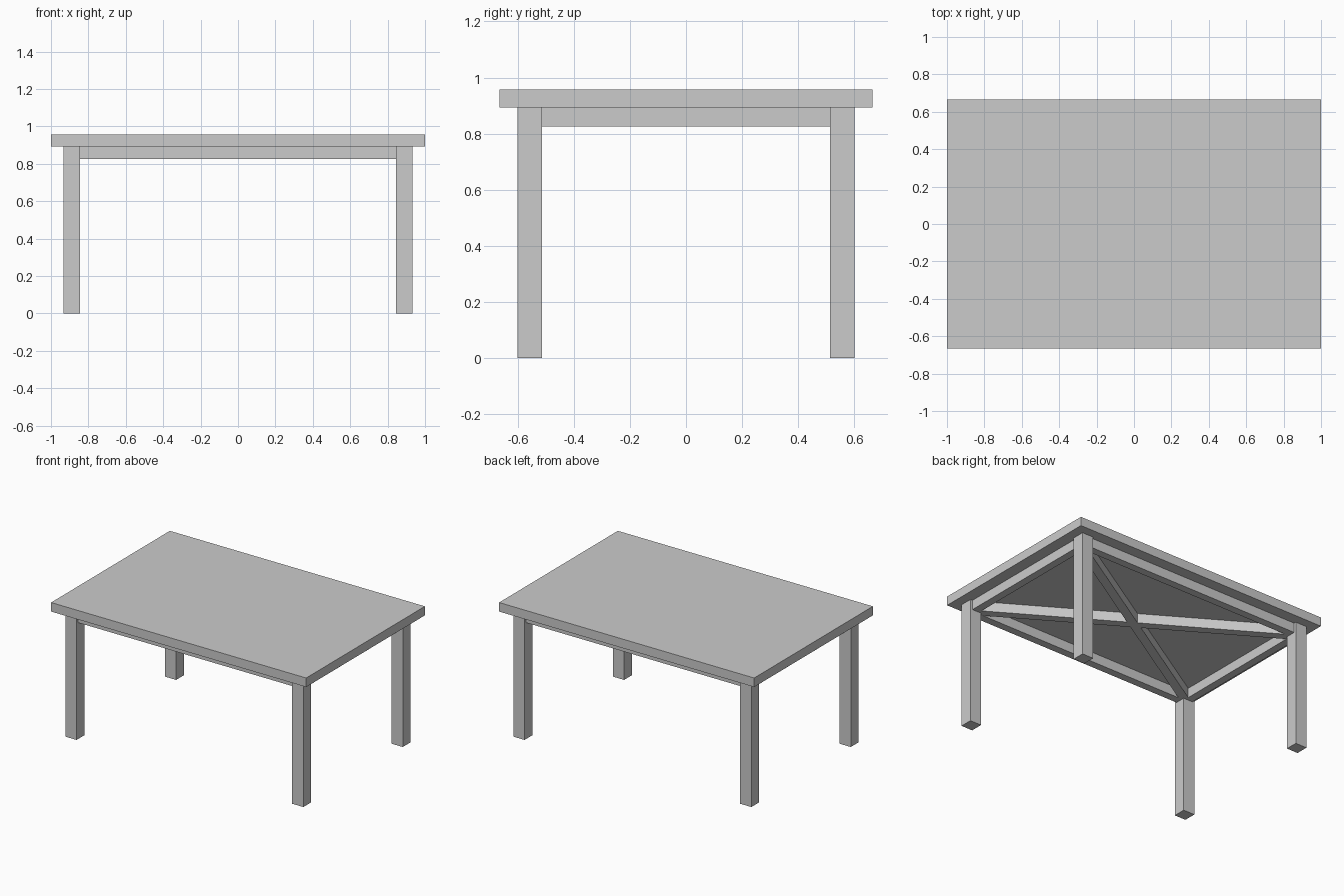
import bpy
import math

if "Cube" in bpy.data.objects:
    bpy.data.objects.remove(bpy.data.objects["Cube"])

TOP_Z, UNDER_Z, APRON_Z = 0.957, 0.893, 0.825
LEG = 0.088                  # leg section
LX, LY = 0.889, 0.557        # leg centres
RAIL = 0.055                 # apron thickness


def box(name, center, size, angle=0.0):
    bpy.ops.mesh.primitive_cube_add(size=1, location=center, rotation=(0, 0, angle))
    ob = bpy.context.object
    ob.name = name
    ob.scale = size
    bpy.ops.object.transform_apply(location=False, rotation=False, scale=True)
    return ob


# Table top
box("table_top", (0, 0, (TOP_Z + UNDER_Z) / 2), (2.0, 1.33, TOP_Z - UNDER_Z))

# Four square legs
for sx, side in ((-1, "left"), (1, "right")):
    for sy, end in ((-1, "front"), (1, "back")):
        box(f"{end}_{side}_leg", (sx * LX, sy * LY, UNDER_Z / 2), (LEG, LEG, UNDER_Z))

# Aprons between the legs
rail_z, rail_h = (UNDER_Z + APRON_Z) / 2, UNDER_Z - APRON_Z
for s, end, side in ((-1, "front", "left"), (1, "back", "right")):
    box(f"{end}_apron", (0, s * LY, rail_z), (2 * LX - LEG, RAIL, rail_h))
    box(f"{side}_apron", (s * LX, 0, rail_z), (RAIL, 2 * LY - LEG, rail_h))

# Crossed diagonal braces under the top, running into the legs
ix, iy = LX - LEG / 2, LY - LEG / 2
length = 2 * math.hypot(ix, iy) + 0.03
for s, name in ((1, "diagonal_brace_a"), (-1, "diagonal_brace_b")):
    box(name, (0, 0, rail_z), (length, 0.06, rail_h), s * math.atan2(iy, ix))
